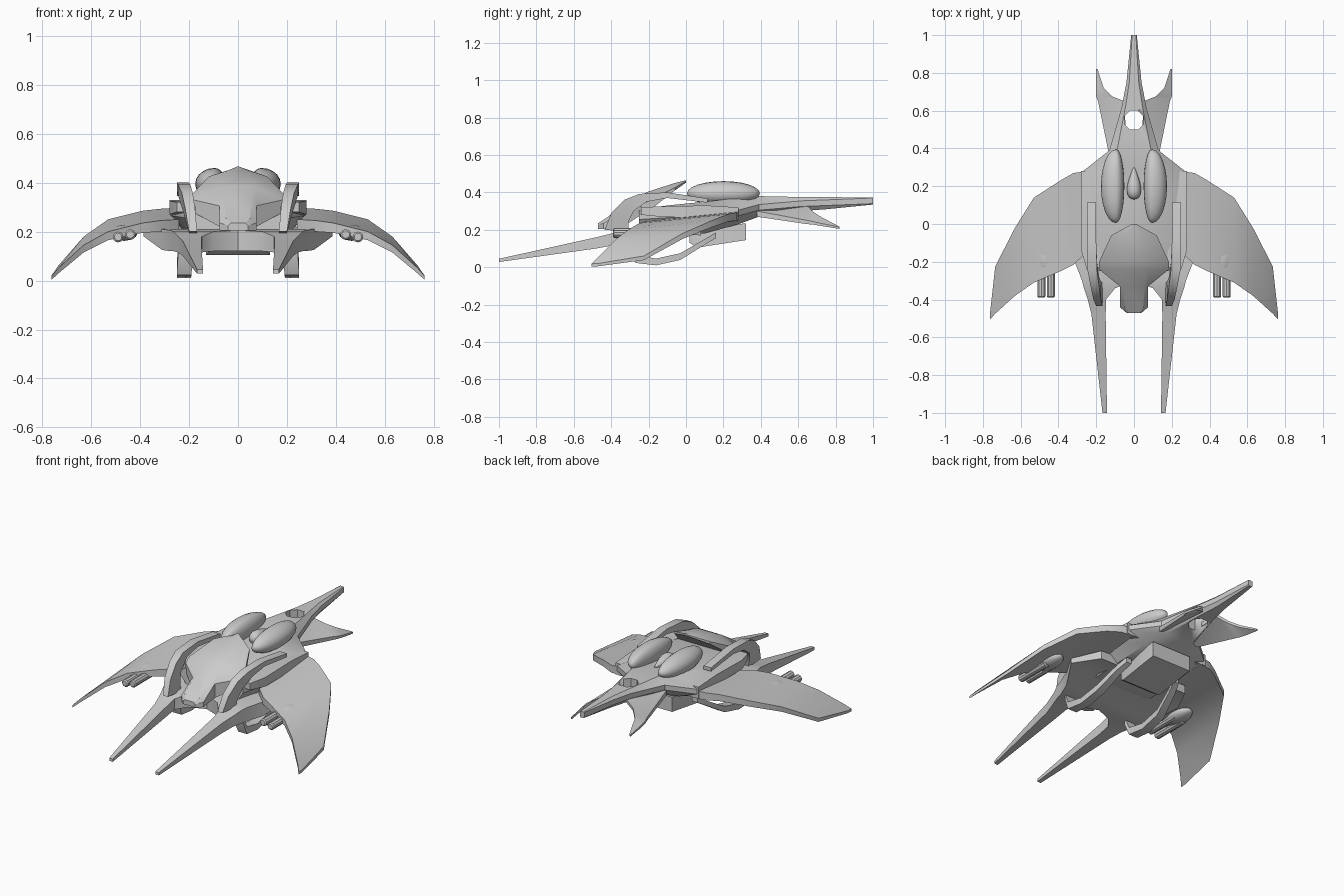
import bpy, bmesh, math
from mathutils import Vector, Matrix

if "Cube" in bpy.data.objects:
    bpy.data.objects.remove(bpy.data.objects["Cube"])

grey = bpy.data.materials.new("hull_grey")
grey.use_nodes = True
COLOUR = (0.6, 0.6, 0.6, 1)
grey.diffuse_color = COLOUR
grey.node_tree.nodes["Principled BSDF"].inputs["Base Color"].default_value = COLOUR


def finish(name, bm, mirror=False, smooth=30):
    """Turn a bmesh into a shaded, optionally mirrored object."""
    bmesh.ops.remove_doubles(bm, verts=bm.verts, dist=0.0005)
    bmesh.ops.recalc_face_normals(bm, faces=bm.faces)
    mesh = bpy.data.meshes.new(name)
    bm.to_mesh(mesh)
    bm.free()
    mesh.materials.append(grey)
    ob = bpy.data.objects.new(name, mesh)
    bpy.context.collection.objects.link(ob)
    bpy.ops.object.select_all(action="DESELECT")
    ob.select_set(True)
    bpy.context.view_layer.objects.active = ob
    bpy.ops.object.shade_smooth_by_angle(angle=math.radians(smooth))
    if mirror:
        ob.modifiers.new("mirror", "MIRROR").use_axis[0] = True
    return ob


def loft(name, rings, mirror=False, smooth=30):
    """Skin a series of equal-sized point rings and cap both ends."""
    bm = bmesh.new()
    loops = [[bm.verts.new(p) for p in ring] for ring in rings]
    n = len(loops[0])
    for a, b in zip(loops, loops[1:]):
        for i in range(n):
            j = (i + 1) % n
            bm.faces.new((a[i], a[j], b[j], b[i]))
    bm.faces.new(loops[0])
    bm.faces.new(loops[-1])
    return finish(name, bm, mirror, smooth)


def box_ring(y, x0, x1, top, bottom):
    return [(x0, y, bottom), (x1, y, bottom), (x1, y, top), (x0, y, top)]


def hull_ring(y, flat, wide, top, mid, bottom):
    half = [(flat, top), (wide, mid + 0.015), (wide, mid - 0.015), (flat, bottom)]
    return [(x, y, z) for x, z in half] + [(-x, y, z) for x, z in reversed(half)]


# Central hull running back into the tail spike
hull = loft("hull_and_tail", [hull_ring(*s) for s in (
    (-0.25, 0.16, 0.21, 0.31, 0.27, 0.18),
    (-0.1, 0.19, 0.27, 0.33, 0.28, 0.17),
    (0.1, 0.19, 0.28, 0.35, 0.28, 0.18),
    (0.28, 0.15, 0.27, 0.37, 0.29, 0.23),
    (0.39, 0.09, 0.13, 0.38, 0.32, 0.27),
    (0.62, 0.045, 0.065, 0.375, 0.34, 0.3),
    (0.75, 0.025, 0.04, 0.375, 0.345, 0.31),
    (1.0, 0.01, 0.015, 0.372, 0.355, 0.335))])

# Round opening through the tail
bm = bmesh.new()
bmesh.ops.create_cone(bm, segments=8, radius1=0.055, radius2=0.055, depth=0.4, cap_ends=True,
                      matrix=Matrix.Translation((0, 0.55, 0.34)) @ Matrix.Rotation(math.pi / 8, 4, "Z"))
cutter = finish("tail_hole_cutter", bm)
cutter.hide_render = True
cutter.display_type = "WIRE"
cut = hull.modifiers.new("tail_hole", "BOOLEAN")
cut.object = cutter
cut.solver = "EXACT"
bpy.ops.object.select_all(action="DESELECT")
bpy.context.view_layer.objects.active = hull
hull.select_set(True)
bpy.ops.object.modifier_apply(modifier="tail_hole")
bpy.data.objects.remove(cutter)

# Lower plate with the two long front prongs
loft("front_prongs", [box_ring(*s) for s in (
    (-1.0, 0.143, 0.167, 0.045, 0.028),
    (-0.48, 0.15, 0.225, 0.16, 0.1),
    (-0.4, 0.148, 0.245, 0.18, 0.115),
    (-0.34, 0.1, 0.265, 0.2, 0.12),
    (-0.3, 0.0, 0.275, 0.205, 0.12),
    (-0.21, 0.0, 0.31, 0.21, 0.125),
    (-0.08, 0.0, 0.385, 0.21, 0.18),
    (0.08, 0.0, 0.3, 0.22, 0.17))], mirror=True)

# Drooping swept wings: x, rear y, front y, rear z, front z, thickness
wing = []
for x, yr, yf, zr, zf, t in (
        (0.24, 0.28, -0.14, 0.298, 0.25, 0.05),
        (0.32, 0.27, -0.215, 0.293, 0.245, 0.045),
        (0.39, 0.23, -0.25, 0.285, 0.235, 0.04),
        (0.53, 0.14, -0.31, 0.25, 0.2, 0.035),
        (0.63, -0.02, -0.38, 0.18, 0.145, 0.03),
        (0.735, -0.225, -0.475, 0.06, 0.05, 0.022),
        (0.762, -0.47, -0.505, 0.02, 0.018, 0.015)):
    wing.append([(x, yr, zr), (x, yf, zf), (x, yf, zf - t), (x, yr, zr - t)])
loft("wings", wing, mirror=True)

# Long shoulder blocks where the wings meet the hull
loft("shoulder_blocks", [box_ring(*s) for s in (
    (-0.24, 0.17, 0.25, 0.32, 0.28),
    (-0.14, 0.18, 0.28, 0.325, 0.27),
    (0.11, 0.18, 0.28, 0.33, 0.27),
    (0.28, 0.15, 0.28, 0.32, 0.25))], mirror=True)

# Arched struts beside the canopy
strut = []
for x0, x1, yo, zo, yi, zi in (
        (0.2, 0.25, 0.115, 0.367, 0.115, 0.345),
        (0.2, 0.25, -0.1, 0.4, -0.1, 0.37),
        (0.195, 0.245, -0.25, 0.392, -0.21, 0.35),
        (0.185, 0.23, -0.33, 0.36, -0.28, 0.3),
        (0.175, 0.215, -0.4, 0.29, -0.305, 0.25),
        (0.167, 0.2, -0.435, 0.2, -0.31, 0.19)):
    strut.append([(x0, yo, zo), (x1, yo, zo), (x1, yi, zi), (x0, yi, zi)])
loft("arched_struts", strut, mirror=True)

# Angular canopy shield, rising to the rear
canopy = []
for y, flat, wide, top, edge, bottom in (
        (0.0, 0.005, 0.01, 0.465, 0.46, 0.452),
        (-0.06, 0.04, 0.12, 0.45, 0.425, 0.41),
        (-0.2, 0.07, 0.185, 0.405, 0.355, 0.3),
        (-0.24, 0.07, 0.185, 0.385, 0.33, 0.28),
        (-0.33, 0.055, 0.075, 0.33, 0.305, 0.22),
        (-0.44, 0.05, 0.075, 0.255, 0.235, 0.205),
        (-0.47, 0.03, 0.04, 0.235, 0.225, 0.205)):
    half = [(flat, top), (wide, edge), (wide, bottom)]
    canopy.append([(x, y, z) for x, z in half] + [(-x, y, z) for x, z in reversed(half)])
loft("canopy_shield", canopy)


def ellipsoid(name, centre, size, inner=1.0, mirror=True, taper=0.0, segments=20):
    """Sphere stretched to size; the inner side can be flatter, the rear tapered."""
    bm = bmesh.new()
    bmesh.ops.create_uvsphere(bm, u_segments=segments, v_segments=12, radius=1,
                              matrix=Matrix.Rotation(math.pi / 2, 4, "X"))
    for v in bm.verts:
        k = 1 - taper * v.co.y
        side = inner if v.co.x < 0 else 1
        v.co = Vector(centre) + Vector((v.co.x * size[0] * side * k, v.co.y * size[1],
                                        v.co.z * size[2] * k))
    return finish(name, bm, mirror, 60)


# Twin dorsal pods and the teardrop between them
ellipsoid("dorsal_pods", (0.095, 0.2, 0.395), (0.08, 0.195, 0.065), 0.55)
ellipsoid("dorsal_teardrop", (0, 0.215, 0.375), (0.033, 0.085, 0.035), mirror=False, taper=0.6)

# Swept rear fins
fin = []
for y, xi, xo, zi, zo, t in (
        (0.38, 0.04, 0.135, 0.335, 0.3, 0.03),
        (0.65, 0.05, 0.19, 0.33, 0.25, 0.02),
        (0.675, 0.115, 0.2, 0.3, 0.245, 0.016),
        (0.72, 0.16, 0.202, 0.27, 0.235, 0.014),
        (0.82, 0.193, 0.2, 0.217, 0.215, 0.01)):
    fin.append([(xi, y, zi), (xo, y, zo), (xo, y, zo - t), (xi, y, zi - t)])
loft("rear_fins", fin, mirror=True)

# Wedge-shaped block under the hull
loft("belly_block", [box_ring(y, -w, w, top, bottom) for y, w, top, bottom in (
    (0.02, 0.11, 0.19, 0.13),
    (0.06, 0.13, 0.2, 0.105),
    (0.32, 0.13, 0.235, 0.145))])

# Curved landing arms under the prongs
arm = []
for x, y, z, w, h in (
        (0.17, 0.16, 0.17, 0.018, 0.015),
        (0.19, 0.1, 0.135, 0.02, 0.015),
        (0.215, -0.03, 0.057, 0.025, 0.018),
        (0.22, -0.16, 0.028, 0.028, 0.018),
        (0.22, -0.27, 0.045, 0.03, 0.022),
        (0.215, -0.3, 0.12, 0.03, 0.025)):
    arm.append(box_ring(y, x - w, x + w, z + h, z - h))
loft("landing_arms", arm, mirror=True)

# Twin-barrel guns slung beneath the wings
ellipsoid("gun_mounts", (0.465, -0.17, 0.195), (0.055, 0.1, 0.033), segments=12)
for label, x, z in (("inner", 0.44, 0.188), ("outer", 0.49, 0.178)):
    bm = bmesh.new()
    bmesh.ops.create_cone(bm, segments=10, radius1=0.022, radius2=0.022, depth=0.23, cap_ends=True,
                          matrix=Matrix.Translation((x, -0.275, z)) @ Matrix.Rotation(math.pi / 2, 4, "X"))
    bmesh.ops.bevel(bm, geom=[e for e in bm.edges if e.calc_face_angle(0) > 1.2],
                    offset=0.006, segments=1, affect="EDGES")
    finish(label + "_gun_barrels", bm, mirror=True)
